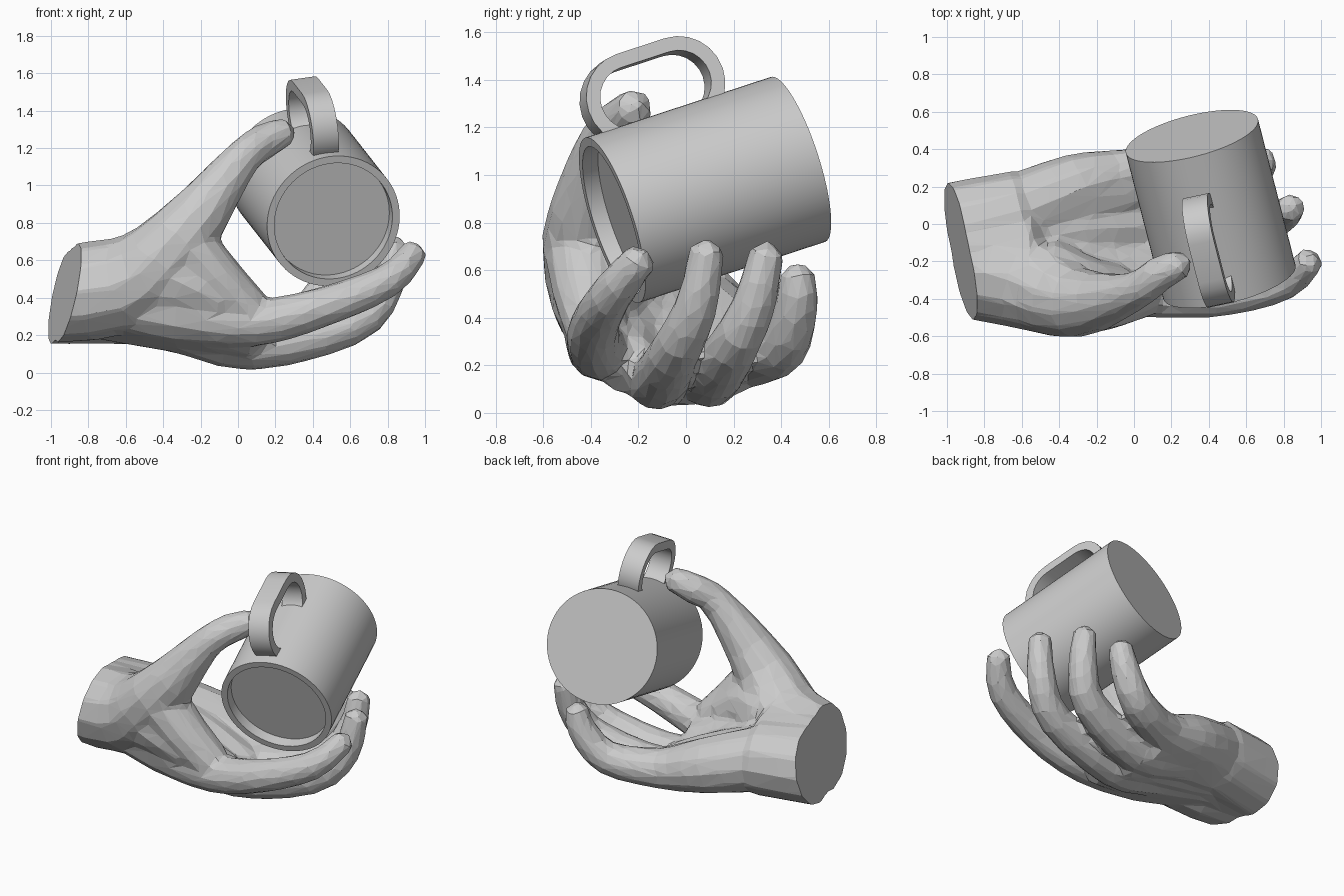
import bpy, bmesh, math
from mathutils import Vector, Matrix

if "Cube" in bpy.data.objects:
    bpy.data.objects.remove(bpy.data.objects["Cube"])

# one plain grey for everything
grey = bpy.data.materials.new("plain grey")
grey.use_nodes = True
grey.diffuse_color = (0.6, 0.6, 0.6, 1)
grey.node_tree.nodes["Principled BSDF"].inputs["Base Color"].default_value = grey.diffuse_color


def add_object(name, bm):
    """Turn a finished bmesh into a grey object."""
    bmesh.ops.recalc_face_normals(bm, faces=bm.faces)
    mesh = bpy.data.meshes.new(name)
    bm.to_mesh(mesh)
    bm.free()
    mesh.materials.append(grey)
    obj = bpy.data.objects.new(name, mesh)
    bpy.context.collection.objects.link(obj)
    return obj


def place_smooth(obj, matrix):
    """Put a mug part in the mug's frame and shade its round sides."""
    obj.matrix_world = matrix
    bpy.ops.object.select_all(action="DESELECT")
    obj.select_set(True)
    bpy.context.view_layer.objects.active = obj
    bpy.ops.object.shade_smooth_by_angle(angle=math.radians(30))


def bridge(bm, first, second):
    count = len(first)
    for i in range(count):
        j = (i + 1) % count
        bm.faces.new((first[i], first[j], second[j], second[i]))


def circle(bm, centre, across, up, radius, sides):
    angles = [math.tau * k / sides for k in range(sides)]
    return [bm.verts.new(centre + (across * math.cos(a) + up * math.sin(a)) * radius)
            for a in angles]


def spline(stations, steps=3):
    """Smooth curve through the stations; each station is x, y, z, radius."""
    points = [Vector(s) for s in stations]
    padded = [points[0]] + points + [points[-1]]
    curve = []
    for before, start, end, after in zip(padded, padded[1:], padded[2:], padded[3:]):
        for k in range(steps):
            t = k / steps
            leave, arrive = (end - before) / 2, (after - start) / 2
            ease = t * t * (3 - 2 * t)
            curve.append(start.lerp(end, ease) + leave * (t * (1 - t) ** 2)
                         - arrive * (t * t * (1 - t)))
    return curve + [points[-1]]


def tube(bm, stations, sides=12):
    """Closed round tube along the smooth curve, with a rounded tip."""
    curve = spline(stations)
    points = [Vector(c[:3]) for c in curve]
    across, last = Vector((0, 1, 0)), None
    for i, point in enumerate(points):
        along = (points[min(i + 1, len(points) - 1)] - points[max(i - 1, 0)]).normalized()
        across = (across - along * across.dot(along)).normalized()
        ring = circle(bm, point, across, along.cross(across), curve[i][3], sides)
        if last:
            bridge(bm, last, ring)
        else:
            bm.faces.new(ring)
        last = ring
    tip = bm.verts.new(points[-1] + along * curve[-1][3] * 0.7)
    for k in range(sides):
        bm.faces.new((last[k], last[(k + 1) % sides], tip))


# mug frame: local z runs from the mouth to the base, local y points to the handle
axis = Vector((-0.237, 0.923, 0.302)).normalized()
outward = Vector((-0.07, -0.31, 0.95))
outward = (outward - axis * outward.dot(axis)).normalized()
frame = Matrix((outward.cross(axis), outward, axis)).transposed().to_4x4()
frame.translation = (0.51, -0.31, 0.81)
X, Y, Z = Matrix.Identity(3)

# mug body with a shallow filled mouth
OUTER, INNER, DEPTH, LENGTH = 0.365, 0.325, 0.07, 0.845
bm = bmesh.new()
rings = [circle(bm, Z * height, X, Y, radius, 72)
         for radius, height in ((INNER, DEPTH), (INNER, 0), (OUTER, 0), (OUTER, LENGTH))]
for first, second in zip(rings, rings[1:]):
    bridge(bm, first, second)
bm.faces.new(rings[0])
bm.faces.new(rings[-1])
place_smooth(add_object("mug_body", bm), frame)

# mug handle: rectangular section swept round a racetrack loop
LOOP, HOLE, HALF_WIDTH = 0.195, 0.135, 0.07
centre, straight = Y * 0.46 + Z * 0.345, Z * 0.11
bm = bmesh.new()
rings = []
for end in (1, -1):
    for k in range(13):
        angle = math.pi * (k / 12 - end / 2)
        ray = Y * math.sin(angle) + Z * math.cos(angle)
        corners = ((LOOP, -1), (LOOP, 1), (HOLE, 1), (HOLE, -1))
        rings.append([bm.verts.new(centre + straight * end + ray * radius + X * HALF_WIDTH * s)
                      for radius, s in corners])
for i, ring in enumerate(rings):
    bridge(bm, ring, rings[(i + 1) % len(rings)])
place_smooth(add_object("mug_handle", bm), frame)

# fingers: heel of the hand, palm, knuckle, first joint, second joint, tip
finger_radii = (0.21, 0.18, 0.13, 0.108, 0.092, 0.074)
index = ((-.7, -.25, .42), (-.3, -.33, .33), (.1, -.37, .27),
         (.45, -.39, .35), (.8, -.32, .49), (.945, -.19, .65))
middle = ((-.7, -.1, .38), (-.3, -.15, .28), (.08, -.12, .14),
          (.6, -.05, .25), (.79, .04, .44), (.84, .09, .69))
ring_finger = ((-.7, 0, .38), (-.3, .09, .28), (.08, .1, .15),
               (.53, .2, .28), (.66, .29, .47), (.685, .34, .68))
little = ((-.65, .05, .4), (-.3, .2, .31), (0, .28, .24),
          (.32, .41, .28), (.47, .465, .46), (.5, .47, .59))
fingers = [[(*joint, radius) for joint, radius in zip(finger, finger_radii)]
           for finger in (index, middle, ring_finger, little)]

bm = bmesh.new()
for finger in fingers:
    tube(bm, finger)
# flesh of the palm between neighbouring fingers, as far as the knuckles
for finger, neighbour in zip(fingers, fingers[1:]):
    tube(bm, [Vector(a).lerp(Vector(b), 0.5) for a, b in zip(finger[:3], neighbour)])

# thumb side of the wrist up to the thumb tip
tube(bm, ((-1.2, -.18, .41, .26), (-.6, -.3, .47, .26), (-.3, -.42, .73, .19),
          (0, -.36, 1.12, .105), (.13, -.27, 1.23, .097), (.26, -.21, 1.29, .078)))
# middle and little-finger side of the wrist
tube(bm, ((-1.2, -.13, .42, .26), (-.55, -.12, .42, .24)))
tube(bm, ((-1.2, -.08, .41, .26), (-.6, .05, .39, .24)))
# web between thumb and index finger, and the ball of the thumb behind it
tube(bm, ((-.3, -.43, .7, .17), (-.12, -.41, .5, .15), (.05, -.37, .33, .13)))
tube(bm, ((-.5, -.3, .5, .24), (-.28, -.37, .5, .21), (-.08, -.37, .38, .16)))
blank = add_object("hand_blank", bm)

# fuse the tubes into one skin, then facet it
fuse = blank.modifiers.new("fuse", "REMESH")
fuse.mode, fuse.voxel_size = "VOXEL", 0.02
relax = blank.modifiers.new("relax", "SMOOTH")
relax.factor, relax.iterations = 0.5, 6
facet = blank.modifiers.new("facet", "DECIMATE")
facet.ratio = 0.05
bpy.context.view_layer.update()
skin = blank.evaluated_get(bpy.context.evaluated_depsgraph_get()).to_mesh()
bm = bmesh.new()
bm.from_mesh(skin)
bpy.data.objects.remove(blank)

# flat cut at the wrist
cut = bmesh.ops.bisect_plane(bm, geom=bm.verts[:] + bm.edges[:] + bm.faces[:],
                             plane_co=(-0.93, -0.13, 0.42), plane_no=(-0.97, -0.17, 0.19),
                             clear_outer=True)
rim = [e for e in cut["geom_cut"] if isinstance(e, bmesh.types.BMEdge)]
bmesh.ops.holes_fill(bm, edges=rim, sides=0)
for face in bm.faces:
    face.smooth = False
add_object("hand", bm)
